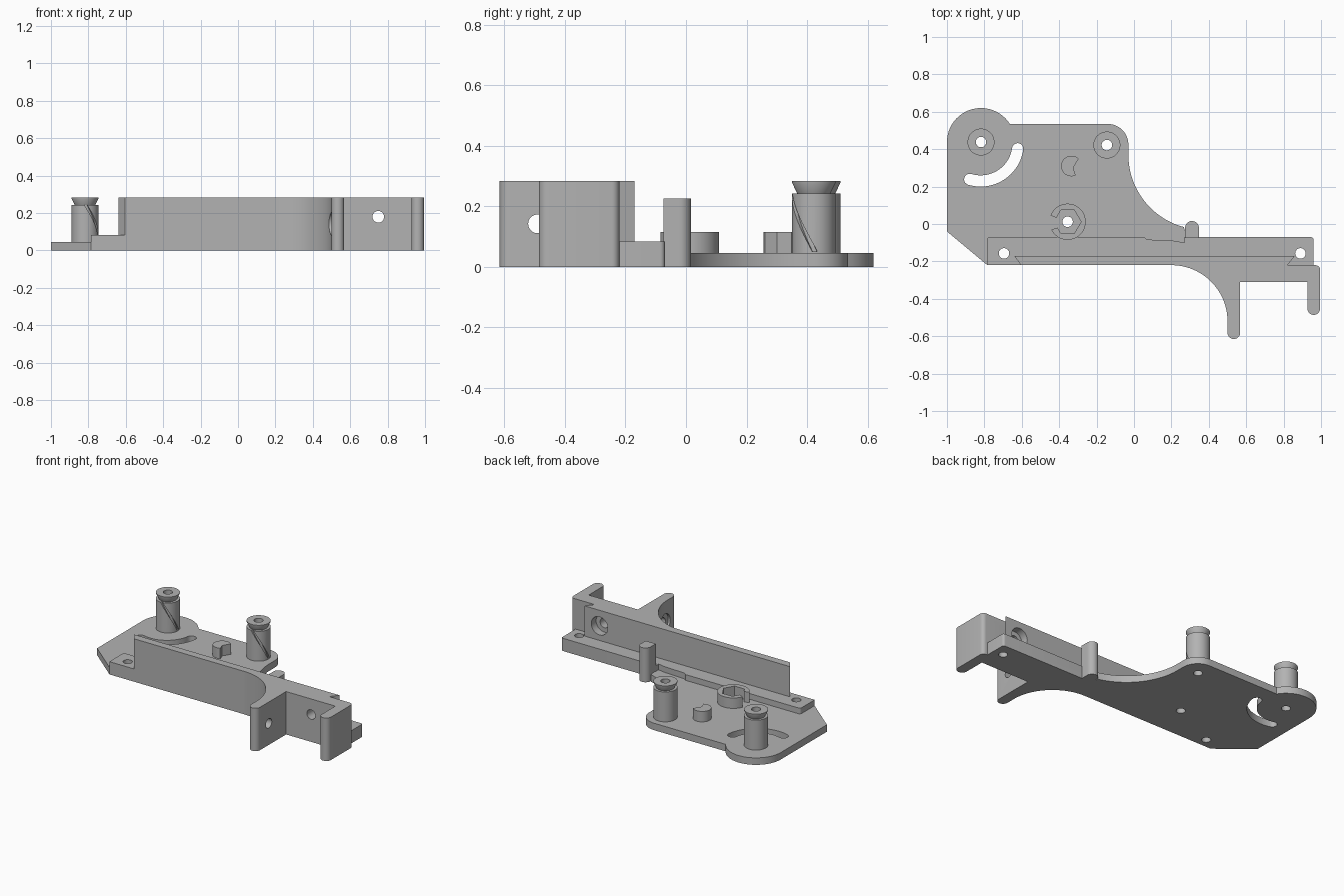
import bpy, bmesh
from math import sin, cos, pi, radians

if "Cube" in bpy.data.objects:
    bpy.data.objects.remove(bpy.data.objects["Cube"], do_unlink=True)

GREY = (0.45, 0.45, 0.45, 1)
mat = bpy.data.materials.new("plain grey")
mat.use_nodes = True
mat.diffuse_color = GREY
mat.node_tree.nodes["Principled BSDF"].inputs["Base Color"].default_value = GREY

PLATE, RAIL, TOP = 0.046, 0.084, 0.283
HOLE = 0.028


def arc(cx, cy, r, a0, a1, n=24):
    """Points along a circular arc, angles in degrees."""
    return [(cx + r * cos(radians(a0 + (a1 - a0) * i / n)),
             cy + r * sin(radians(a0 + (a1 - a0) * i / n))) for i in range(n + 1)]


def finish(name, bm):
    bmesh.ops.recalc_face_normals(bm, faces=bm.faces)
    mesh = bpy.data.meshes.new(name)
    bm.to_mesh(mesh)
    bm.free()
    mesh.materials.append(mat)
    obj = bpy.data.objects.new(name, mesh)
    bpy.context.collection.objects.link(obj)
    return obj


def loft(name, rings, closed=False):
    """Skin matching rings of points, with end caps unless closed."""
    bm = bmesh.new()
    vs = [[bm.verts.new(p) for p in ring] for ring in rings]
    n = len(vs[0])
    pairs = list(zip(vs, vs[1:])) + ([(vs[-1], vs[0])] if closed else [])
    for a, b in pairs:
        for i in range(n):
            j = (i + 1) % n
            bm.faces.new((a[i], a[j], b[j], b[i]))
    if not closed:
        bm.faces.new(vs[0][::-1])
        bm.faces.new(vs[-1])
    return finish(name, bm)


def extrude(name, pts, z0, z1):
    return loft(name, [[(x, y, z) for x, y in pts] for z in (z0, z1)])


def rod(axis, u, v, r, a, b):
    """Cylinder cutter along an axis from a to b."""
    circle = arc(u, v, r, 0, 350, 35)
    place = {"x": lambda p, t: (t, p[0], p[1]),
             "y": lambda p, t: (p[0], t, p[1]),
             "z": lambda p, t: (p[0], p[1], t)}[axis]
    return loft("cutter", [[place(p, t) for p in circle] for t in (a, b)])


def cut(obj, cutter):
    cutter.hide_render = True
    mod = obj.modifiers.new("cut", "BOOLEAN")
    mod.operation, mod.solver, mod.object = "DIFFERENCE", "EXACT", cutter
    bpy.ops.object.select_all(action="DESELECT")
    bpy.context.view_layer.objects.active = obj
    obj.select_set(True)
    bpy.ops.object.modifier_apply(modifier=mod.name)
    bpy.data.objects.remove(cutter, do_unlink=True)


posts = [(-0.818, 0.438), (-0.145, 0.422)]
rail_holes = [(-0.695, -0.157), (0.89, -0.157)]
socket = (-0.355, 0.012)

# Base plate with rounded lobe, corner and concave cutaway
outline = (arc(*posts[0], 0.182, 180, 32) + arc(-0.14, 0.425, 0.11, 90, 0, 12)
           + arc(0.37, 0.37, 0.4, 180, 255)
           + [(0.29, -0.1), (0.29, -0.219), (-0.785, -0.219), (-1, -0.04)])
base = extrude("base_plate", outline, 0, PLATE)
for x, y in posts + rail_holes[:1] + [socket]:
    cut(base, rod("z", x, y, HOLE, -0.1, 0.2))

# Curved adjustment slot
sx, sy = -0.82, 0.43
a0, a1 = -107, -8
ends = [(sx + 0.2 * cos(radians(a)), sy + 0.2 * sin(radians(a))) for a in (a0, a1)]
slot = (arc(sx, sy, 0.23, a0, a1) + arc(*ends[1], 0.03, a1, a1 + 180, 10)[1:-1]
        + arc(sx, sy, 0.17, a1, a0) + arc(*ends[0], 0.03, a0 + 180, a0 + 360, 10)[1:-1])
cut(base, extrude("cutter", slot, -0.1, 0.2))

# Long low rail with a shallow relief along its back edge
r = 0.015
rail_pts = ([(-0.785, -0.22), (0.96, -0.22)] + arc(0.96 - r, -0.07 - r, r, 0, 90, 5)
            + arc(-0.785 + r, -0.07 - r, r, 90, 180, 5))
rail = extrude("rail", rail_pts, 0, RAIL)
relief = [(0.04, -0.06), (0.07, -0.083), (0.22, -0.09), (0.27, -0.1), (0.27, -0.06)]
cut(rail, extrude("cutter", relief, PLATE, 0.2))
for x, y in rail_holes:
    cut(rail, rod("z", x, y, HOLE, -0.1, 0.2))

# Upright wall with slanted ends
wall = extrude("upright_wall", [(-0.64, -0.17), (-0.605, -0.22), (0.82, -0.22),
                                (0.86, -0.17)], 0.01, TOP)

# Front bracket with two arms and a swept fillet
bracket_pts = (arc(0.2, -0.52, 0.3, 90, 0) + arc(0.534, -0.581, 0.034, 180, 360, 14)
               + [(0.568, -0.31), (0.927, -0.31)]
               + arc(0.961, -0.452, 0.034, 180, 360, 14)
               + arc(0.97, -0.245, 0.025, 0, 90, 6))
bracket = extrude("front_bracket", bracket_pts, 0, TOP)
# Through holes with wide recesses
for obj in (wall, bracket):
    cut(obj, rod("y", 0.75, 0.18, 0.031, -0.4, -0.1))
cut(wall, rod("y", 0.75, 0.18, 0.06, -0.23, -0.1))
cut(rail, rod("y", 0.75, 0.18, 0.06, -0.23, 0.0))
cut(bracket, rod("x", -0.49, 0.142, 0.031, 0.4, 0.7))
cut(bracket, rod("x", -0.49, 0.142, 0.06, 0.3, 0.515))

# Hollow posts with flared caps and a helical groove
profile = [(HOLE, 0.02), (0.072, 0.02), (0.072, 0.243), (0.055, 0.243),
           (0.072, 0.278), (0.072, TOP), (HOLE, TOP)]
N = 48
for (x, y), side in zip(posts, ("left", "right")):
    rings = [[(x + q * cos(2 * pi * i / N), y + q * sin(2 * pi * i / N), z)
              for q, z in profile] for i in range(N)]
    post = loft(side + "_post", rings, closed=True)
    groove = []
    for i in range(17):
        t = i / 16
        a = radians(-92 + 95 * t)
        z = 0.25 - 0.2 * t ** 1.1
        groove.append([(x + q * cos(a + d), y + q * sin(a + d), z)
                       for q, d in ((0.06, -0.12), (0.09, -0.12), (0.09, 0.12), (0.06, 0.12))])
    cut(post, loft("cutter", groove))

# Open ring with hexagonal socket
ring = rod("z", *socket, 0.097, 0.03, 0.115)
ring.name = "hex_socket_ring"
cut(ring, extrude("cutter", arc(*socket, 0.072, 0, 300, 5), 0, 0.2))
gap = [(-0.48, 0.06), (-0.39, 0.022), (-0.39, -0.012), (-0.48, -0.045)]
cut(ring, extrude("cutter", gap, 0, 0.2))

# Small stop block with notched side
stop = arc(-0.335, 0.31, 0.055, 45, 295) + [(-0.325, 0.3)]
extrude("stop_block", stop, 0.03, 0.115)

# Tall pin on the back edge of the rail
pin = arc(0.31, -0.021, 0.037, 0, 180, 20) + [(0.273, -0.075), (0.347, -0.075)]
extrude("rail_pin", pin, 0, 0.226)

# Smooth the curved sides, keeping edges crisp
bpy.ops.object.select_all(action="DESELECT")
for obj in bpy.context.collection.objects:
    if obj.type == "MESH" and mat.name in obj.data.materials:
        obj.select_set(True)
        bpy.context.view_layer.objects.active = obj
bpy.ops.object.shade_smooth_by_angle(angle=radians(30))
